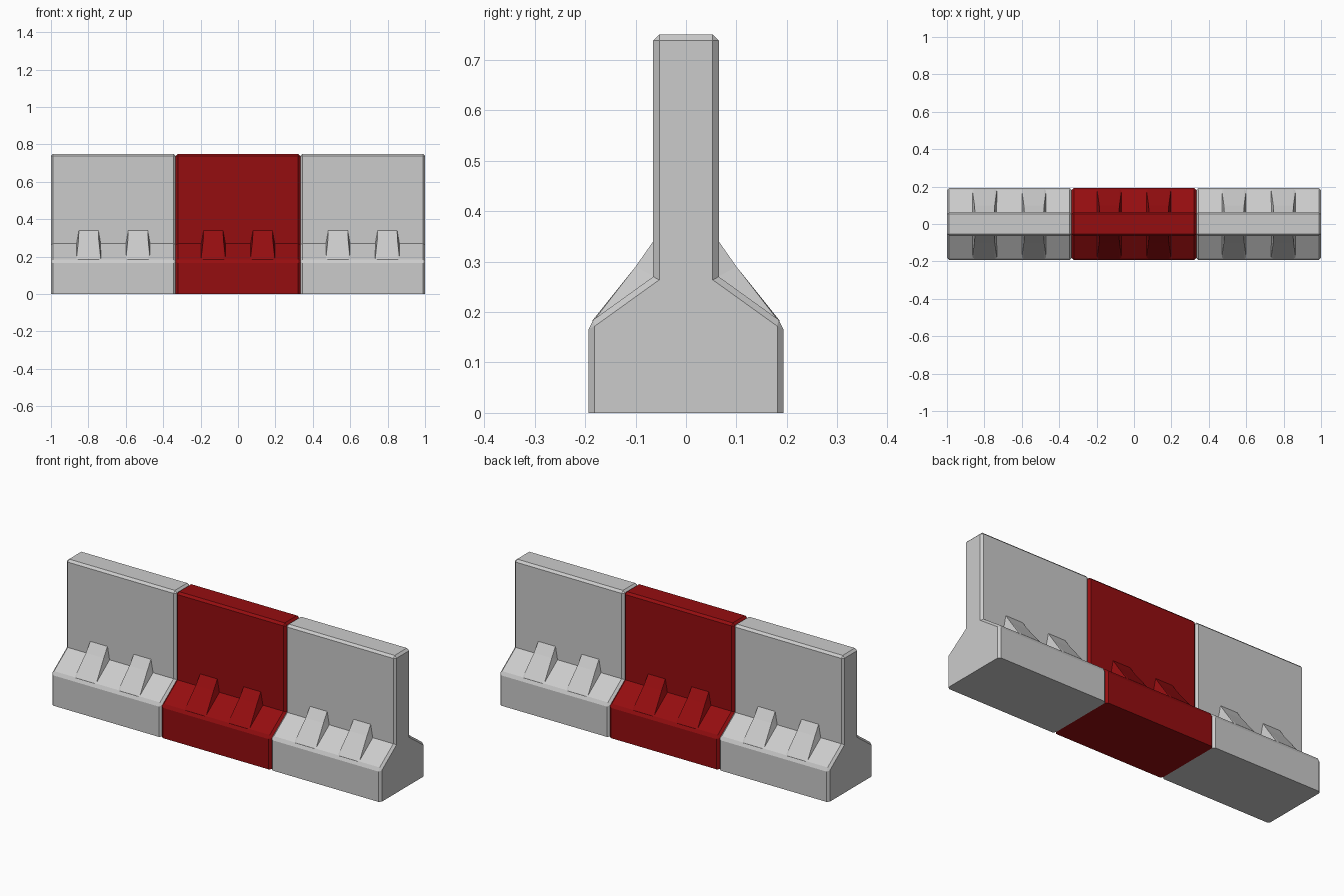
import bpy, bmesh

if "Cube" in bpy.data.objects:
    bpy.data.objects.remove(bpy.data.objects["Cube"])

RED = bpy.data.materials.new("red_plastic")
RED.diffuse_color = (0.3, 0.004, 0.005, 1)
RED.use_nodes = True
RED.node_tree.nodes["Principled BSDF"].inputs["Base Color"].default_value = RED.diffuse_color

# Half of the cross-section (y, z), mirrored to the other side
HALF = [(0.193, 0), (0.193, 0.178), (0.065, 0.27), (0.065, 0.75)]
PROFILE = HALF + [(-y, z) for y, z in reversed(HALF)]


def finish(bm, name, mat):
    bmesh.ops.recalc_face_normals(bm, faces=bm.faces)
    me = bpy.data.meshes.new(name)
    bm.to_mesh(me)
    bm.free()
    ob = bpy.data.objects.new(name, me)
    bpy.context.collection.objects.link(ob)
    if mat:
        me.materials.append(mat)
    return ob


def barrier_block(name, x0, x1, mat):
    bm = bmesh.new()
    face = bm.faces.new([bm.verts.new((x0, y, z)) for y, z in PROFILE])
    ext = bmesh.ops.extrude_face_region(bm, geom=[face])
    bmesh.ops.translate(bm, vec=(x1 - x0, 0, 0),
                        verts=[g for g in ext["geom"] if isinstance(g, bmesh.types.BMVert)])
    bmesh.ops.recalc_face_normals(bm, faces=bm.faces)
    # Chamfer every outer edge except the ones on the ground and the inner corner
    edges = [e for e in bm.edges
             if not all(v.co.z < 0.001 for v in e.verts) and
             not all(abs(v.co.z - 0.27) < 0.001 for v in e.verts)]
    bmesh.ops.bevel(bm, geom=edges, offset=0.012, segments=1, affect='EDGES')
    finish(bm, name, mat)


def rib(name, x, side, mat):
    # Wedge on the slope: flared base, narrow top, kinked outer face
    rows = [(0.185, 0.184, 0.054), (0.1, 0.29, 0.054), (0.065, 0.34, 0.052)]
    base = [(0.185, 0.180, 0.066), (0.06, 0.268, 0.066), (0.06, 0.34, 0.052)]
    bm = bmesh.new()
    pairs = [[bm.verts.new((x + s * w, side * y, z)) for s in (-1, 1)]
             for y, z, w in rows + base[::-1]]
    n = len(pairs)
    for i in range(n):
        a, b = pairs[i], pairs[(i + 1) % n]
        bm.faces.new((a[0], a[1], b[1], b[0]))
    for k in (0, 1):
        bm.faces.new([p[k] for p in pairs])
    bmesh.ops.triangulate(bm, faces=[f for f in bm.faces if len(f.verts) > 4])
    finish(bm, name, mat)


# Three barrier segments, each with two ribs on both slopes
W = 2 / 3
for label, cx, mat in (("left", -W, None), ("middle", 0, RED), ("right", W, None)):
    barrier_block(label + "_block", cx - W / 2, cx + W / 2, mat)
    for sx in (-1, 1):
        for side, sname in ((-1, "front"), (1, "back")):
            rib(f"{label}_{sname}_rib", cx + sx * 0.132, side, mat)
